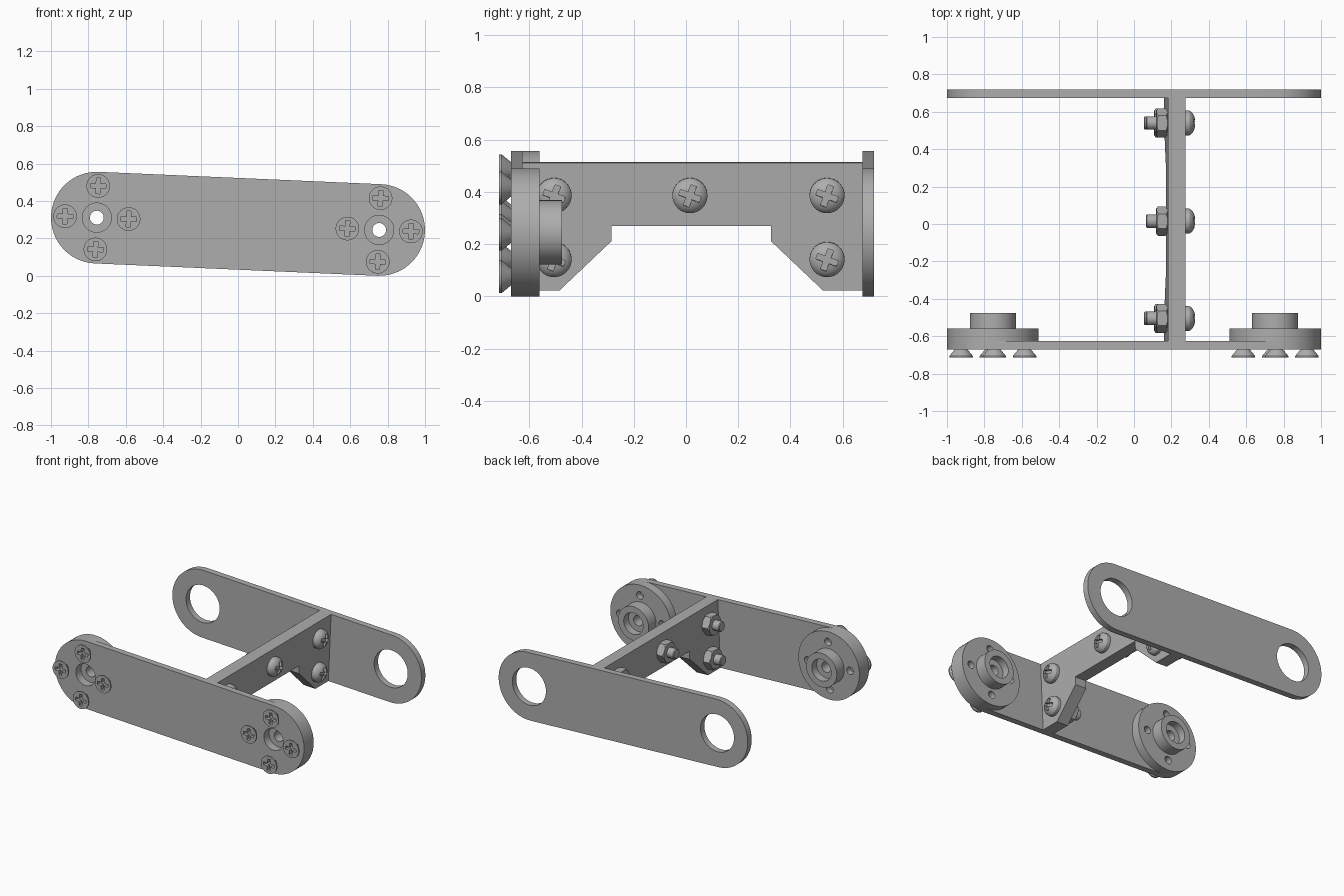
import bpy, bmesh
from math import radians, sin, cos, pi
from mathutils import Matrix, Vector

if "Cube" in bpy.data.objects:
    bpy.data.objects.remove(bpy.data.objects["Cube"])

GREY = (0.42, 0.42, 0.42, 1)
metal = bpy.data.materials.new("grey metal")
metal.use_nodes = True
metal.diffuse_color = GREY
metal.node_tree.nodes["Principled BSDF"].inputs["Base Color"].default_value = GREY

R, C = 0.245, 0.7555              # end radius and end centre of the side plates
FRONT, THICK = -0.67, 0.045       # front face and thickness of the side plates
BACK = 0.675
WEB_LEFT, WEB_THICK = 0.264, 0.092
# The whole bracket leans slightly about the y axis
FRAME = Matrix.Translation((0, 0, 0.278)) @ Matrix.Rotation(radians(2.5), 4, 'Y')


def finish(bm, name):
    bmesh.ops.remove_doubles(bm, verts=bm.verts, dist=1e-5)
    bmesh.ops.recalc_face_normals(bm, faces=bm.faces)
    mesh = bpy.data.meshes.new(name)
    bm.to_mesh(mesh)
    bm.free()
    mesh.materials.append(metal)
    obj = bpy.data.objects.new(name, mesh)
    bpy.context.collection.objects.link(obj)
    return obj


def lathe(name, profile, steps=48):
    """Spin (radius, y) points about the y axis; the profile is closed."""
    bm = bmesh.new()
    vs = [bm.verts.new((r, y, 0)) for r, y in profile]
    es = [bm.edges.new((a, b)) for a, b in zip(vs, vs[1:] + vs[:1])
          if a.co.x > 0 or b.co.x > 0]
    bmesh.ops.spin(bm, geom=vs + es, cent=(0, 0, 0), axis=(0, 1, 0),
                   angle=2 * pi, steps=steps, use_merge=False)
    return finish(bm, name)


def rod(r, y0, y1, x=0, z=0):
    obj = lathe("cutter", [(0, y0), (r, y0), (r, y1), (0, y1)])
    obj.data.transform(Matrix.Translation((x, 0, z)))
    return obj


def prism(name, points, offset):
    bm = bmesh.new()
    face = bm.faces.new([bm.verts.new(p) for p in points])
    new = bmesh.ops.extrude_face_region(bm, geom=[face])["geom"]
    bmesh.ops.translate(bm, vec=offset,
                        verts=[v for v in new if isinstance(v, bmesh.types.BMVert)])
    return finish(bm, name)


def box(size, centre):
    bm = bmesh.new()
    bmesh.ops.create_cube(bm, size=1)
    bmesh.ops.scale(bm, vec=size, verts=bm.verts)
    bmesh.ops.translate(bm, vec=centre, verts=bm.verts)
    return finish(bm, "cutter")


def cut(obj, cutters, operation='DIFFERENCE'):
    """Apply booleans and discard the cutters."""
    for c in cutters:
        mod = obj.modifiers.new("cut", 'BOOLEAN')
        mod.operation, mod.object, mod.solver = operation, c, 'EXACT'
    bpy.context.view_layer.update()
    deps = bpy.context.evaluated_depsgraph_get()
    mesh = bpy.data.meshes.new_from_object(obj.evaluated_get(deps))
    obj.modifiers.clear()
    obj.data = mesh
    for c in cutters:
        bpy.data.objects.remove(c)


def smooth(obj):
    obj.data.shade_smooth()
    obj.data.set_sharp_from_angle(angle=radians(30))


def place(source, name, matrix):
    obj = bpy.data.objects.new(name, source.data)
    bpy.context.collection.objects.link(obj)
    obj.matrix_world = FRAME @ matrix


def side_plate(name, y, hole):
    arc = [(s * (C + R * sin(t)), y, s * R * cos(t))
           for s in (1, -1) for t in [pi * i / 32 for i in range(33)]]
    obj = prism(name, arc, (0, THICK, 0))
    cut(obj, [rod(hole, y - 0.1, y + 0.1, s * C) for s in (-1, 1)])
    smooth(obj)
    obj.matrix_world = FRAME


# Long side plates
side_plate("front_plate", FRONT, 0.078)
side_plate("back_plate", BACK, 0.135)

# Cross plate with a notch in its lower edge
y0, y1 = FRONT + THICK, BACK
outline = [(y0, R), (y0, -R), (-0.485, -R), (-0.285, -0.055), (-0.285, 0.002),
           (0.325, 0.002), (0.325, -0.055), (0.525, -R), (y1, -R), (y1, R)]
web = prism("cross_plate", [(WEB_LEFT, y, z) for y, z in outline], (-WEB_THICK, 0, 0))
web.matrix_world = FRAME

# Wheel hub: flange, boss, stepped bore, four screw holes
bolt_circle = [(0.17 * cos(a), 0.17 * sin(a)) for a in (0, pi / 2, pi, 3 * pi / 2)]
f = FRONT + THICK
hub = lathe("hub", [(0.078, f), (R, f), (R, -0.56), (0.123, -0.56), (0.123, -0.475),
                    (0.078, -0.475), (0.078, -0.53), (0.037, -0.53),
                    (0.037, -0.61), (0.078, -0.61)], 64)
cut(hub, [rod(0.027, -0.8, -0.4, x, z) for x, z in bolt_circle])
smooth(hub)


def cross_recess(y):
    return [box((0.084, 0.06, 0.023), (0, y, 0)), box((0.023, 0.06, 0.084), (0, y, 0))]


# Countersunk screw
flat_screw = lathe("countersunk_screw", [(0, -0.045), (0.063, -0.045), (0.063, -0.036),
                                         (0.033, 0), (0.023, 0.01), (0.023, 0.07), (0, 0.07)])
cut(flat_screw, cross_recess(-0.05))
smooth(flat_screw)

# Domed screw
dome_screw = lathe("domed_screw", [(0, -0.058), (0.02, -0.057), (0.036, -0.053), (0.05, -0.046),
                                   (0.06, -0.037), (0.067, -0.026), (0.067, 0), (0.036, 0),
                                   (0.036, 0.2), (0.031, 0.205), (0, 0.205)])
cut(dome_screw, cross_recess(-0.06))
smooth(dome_screw)

# Hexagonal nut with chamfered corners
a, b = WEB_THICK, WEB_THICK + 0.058
nut = lathe("nut", [(0, a), (0.078, a), (0.078, b), (0, b)], 6)
cut(nut, [lathe("cutter", [(0, a - 0.01), (0.066, a - 0.001), (0.08, a + 0.01),
                           (0.08, b - 0.01), (0.066, b + 0.001), (0, b + 0.01)])], 'INTERSECT')
smooth(nut)

# Place hubs and their screws
for side, s in (("right", -1), ("left", 1)):
    place(hub, side + "_hub", Matrix.Translation((s * C, 0, 0)))
    for x, z in bolt_circle:
        place(flat_screw, side + "_hub_screw", Matrix.Translation((s * C + x, FRONT, z)))

# Place cross plate screws and nuts
for y, z in ((-0.505, 0.12), (0.015, 0.12), (0.54, 0.12), (-0.505, -0.125), (0.54, -0.125)):
    m = Matrix.Translation((WEB_LEFT, y, z)) @ Matrix.Rotation(pi / 2, 4, 'Z')
    place(dome_screw, "cross_screw", m @ Matrix.Rotation(radians(20), 4, 'Y'))
    place(nut, "cross_nut", m)

# Remove the template parts
for template in (hub, flat_screw, dome_screw, nut):
    bpy.data.objects.remove(template)
